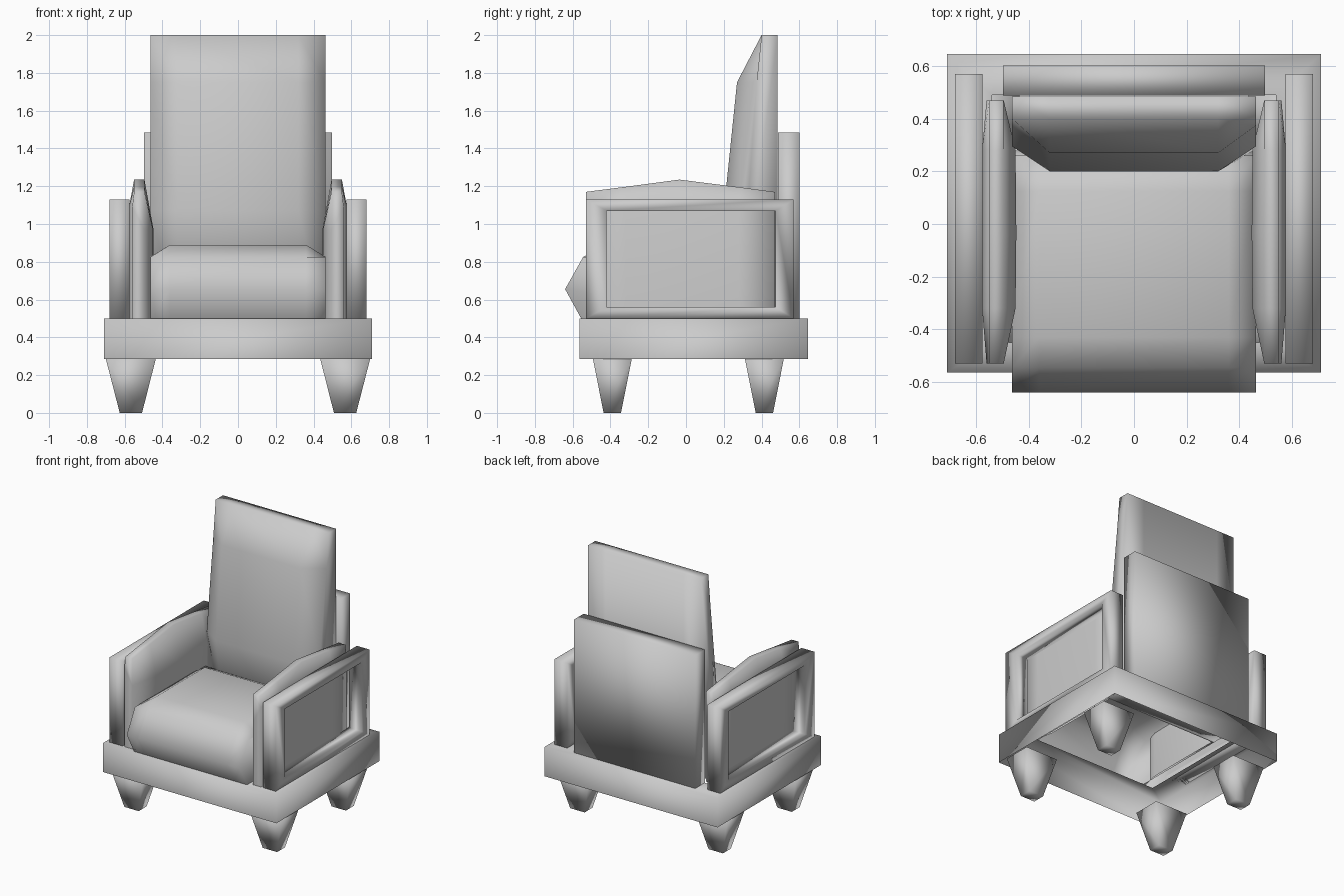
import bpy, bmesh

if "Cube" in bpy.data.objects:
    bpy.data.objects.remove(bpy.data.objects["Cube"])


def finish(name, bm):
    """Turn the bmesh into a fully smooth-shaded object."""
    bmesh.ops.recalc_face_normals(bm, faces=bm.faces)
    for f in bm.faces:
        f.smooth = True
    me = bpy.data.meshes.new(name)
    bm.to_mesh(me)
    bm.free()
    ob = bpy.data.objects.new(name, me)
    bpy.context.collection.objects.link(ob)
    return ob


def mirror_x(ob):
    ob.modifiers.new("mirror", 'MIRROR').use_axis[0] = True


def skin(name, loops, closed=True, caps=True, cyclic=False):
    """Skin equal-length sections into one surface."""
    bm = bmesh.new()
    rows = [[bm.verts.new(p) for p in s] for s in loops]
    n = len(rows[0])
    pairs = list(zip(rows, rows[1:])) + ([(rows[-1], rows[0])] if cyclic else [])
    for a, b in pairs:
        for i in range(n if closed else n - 1):
            j = (i + 1) % n
            bm.faces.new((a[i], a[j], b[j], b[i]))
    if caps:
        bm.faces.new(rows[0])
        bm.faces.new(rows[-1])
    return finish(name, bm)


def rect(a0, a1, b0, b1):
    return [(a0, b0), (a1, b0), (a1, b1), (a0, b1)]


def flat(r, z):
    return [(x, y, z) for x, y in r]


def side(r, x):
    return [(x, y, z) for y, z in r]


# base: outer skirt and a top rim around the seat opening, open underneath
outer = rect(-0.71, 0.71, -0.565, 0.645)
skin("base_frame", [flat(outer, 0.285), flat(outer, 0.5),
                    flat(rect(-0.54, 0.54, -0.45, 0.49), 0.5)], caps=False)

# tapered square legs
for name, y in (("front_leg", -0.39), ("back_leg", 0.415)):
    mirror_x(skin(name, [flat(rect(0.508, 0.626, y - 0.046, y + 0.046), 0.0),
                         flat(rect(0.435, 0.7, y - 0.103, y + 0.103), 0.287)]))

# open rectangular frames outside the arms
ri, ro = rect(-0.42, 0.475, 0.56, 1.07), rect(-0.53, 0.57, 0.5, 1.13)
mirror_x(skin("arm_frame", [side(ro, 0.575), side(ro, 0.68), side(ri, 0.68), side(ri, 0.575)],
              caps=False, cyclic=True))

# padded arms, bulging inward and peaked in the middle
stations = [(-0.53, 1.17, 0.495, 0.56), (-0.32, 1.197, 0.45, 0.577),
            (-0.035, 1.235, 0.447, 0.577), (0.28, 1.195, 0.45, 0.577),
            (0.47, 1.17, 0.495, 0.56)]
mirror_x(skin("arm_pad", [[(xo, y, 0.5), (xo, y, 1.09), (0.55, y, top), (0.495, y, top),
                           (xi, y, 0.97), (xi, y, 0.5)]
                          for y, top, xi, xo in stations], closed=False))


# seat cushion with rounded nose and raised centre, open underneath
def seat_section(x, z):
    return side([(-0.555, 0.5), (-0.64, 0.655), (-0.545, 0.825), (-0.43, z),
                 (0.125, z), (0.26, 0.825), (0.28, 0.5)], x)


skin("seat_cushion", [seat_section(-0.463, 0.826), seat_section(-0.36, 0.89),
                      seat_section(0.36, 0.89), seat_section(0.463, 0.826)], closed=False)


# tall back cushion with raised front, tucked in at the bottom
def back_section(x, y_high, y_low):
    return side([(0.485, 0.5), (0.485, 2.0), (0.40, 2.0), (y_high, 1.75),
                 (y_low, 1.07), (0.285, 0.5)], x)


skin("back_cushion", [back_section(-0.463, 0.374, 0.295), back_section(-0.32, 0.27, 0.2),
                      back_section(0.32, 0.27, 0.2), back_section(0.463, 0.374, 0.295)])

# rear support panel
back = rect(-0.497, 0.497, 0.488, 0.602)
skin("back_panel", [flat(back, 0.5), flat(back, 1.485)])
